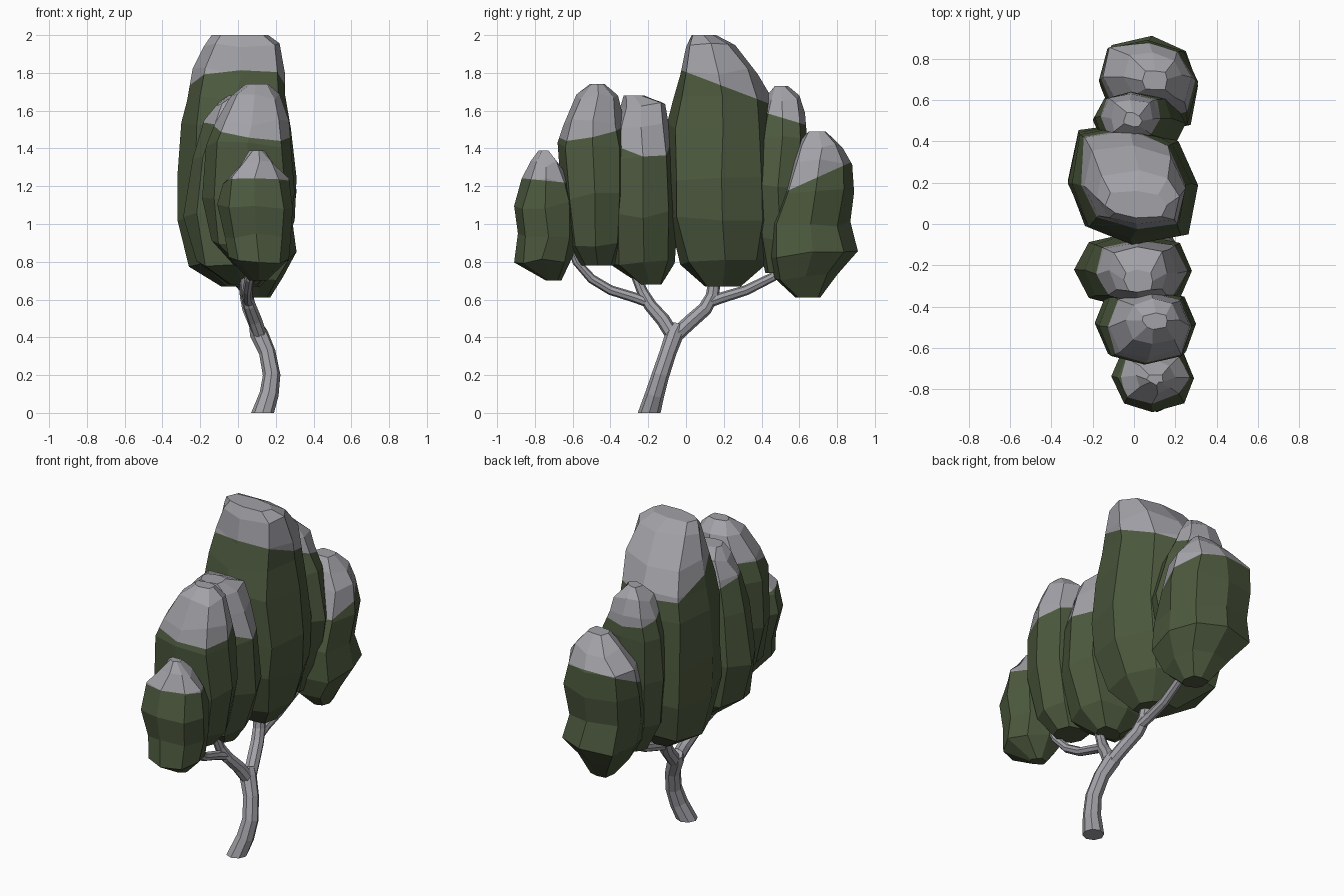
import bpy, bmesh, math, random
from mathutils import Vector

random.seed(4)


def material(name, rgb):
    m = bpy.data.materials.new(name)
    m.diffuse_color = (*rgb, 1)
    return m


GREEN = material("leaf_green", (0.074, 0.1, 0.048))
GREY = material("pale_grey", (0.36, 0.36, 0.39))


def finish(bm, name, mats):
    bmesh.ops.recalc_face_normals(bm, faces=bm.faces)
    me = bpy.data.meshes.new(name)
    bm.to_mesh(me)
    bm.free()
    for m in mats:
        me.materials.append(m)
    ob = bpy.data.objects.new(name, me)
    bpy.context.collection.objects.link(ob)
    return ob


def loft(bm, rings):
    """Skin a list of closed rings and cap both ends."""
    vs = [[bm.verts.new(p) for p in r] for r in rings]
    n = len(vs[0])
    for a, b in zip(vs, vs[1:]):
        for i in range(n):
            j = (i + 1) % n
            bm.faces.new((a[i], a[j], b[j], b[i]))
    bm.faces.new(vs[0][::-1])
    bm.faces.new(vs[-1])


def branch(name, path, sides=8, grounded=False):
    """Tapered, untwisted tube through (x, y, z, radius) points."""
    pts = [Vector(p[:3]) for p in path]
    rings = []
    for k, p in enumerate(pts):
        t = (pts[min(k + 1, len(pts) - 1)] - pts[max(k - 1, 0)]).normalized()
        if grounded and k == 0:
            t = Vector((0, 0, 1))
        u = Vector((1, 0, 0))
        u = (u - t * u.dot(t)).normalized()
        v = t.cross(u)
        r = path[k][3] * 1.08
        rings.append([p + r * (u * math.cos(a) + v * math.sin(a))
                      for a in (math.tau * i / sides for i in range(sides))])
    bm = bmesh.new()
    loft(bm, rings)
    return finish(bm, name, [GREY])


def clump(name, rows, cap_z, cap_y, slope, slope_x=0, power=0.75, skew=0.0,
          jitter=0.01, sides=8):
    """Foliage lofted from (z, y0, y1, x0, x1) rows; grey above a sloped plane.
    Skew squares off the +x-y and -x+y corners and rounds the other two."""
    rings = []
    for k, (z, y0, y1, x0, x1) in enumerate(rows):
        ring = []
        for i in range(sides):
            a = math.tau * i / sides
            c, s = math.cos(a), math.sin(a)
            e = power + math.copysign(skew, c * s)
            sx = math.copysign(abs(c) ** e, c)
            sy = math.copysign(abs(s) ** e, s)
            d = [random.uniform(-jitter, jitter) for _ in range(3)]
            axis_x, axis_y = abs(c) > 0.9, abs(s) > 0.9
            dz = d[2] * (0 if k in (0, len(rows) - 1) else 2)
            ring.append(((x0 + x1) / 2 + sx * (x1 - x0) / 2 + (0 if axis_x else d[0]),
                         (y0 + y1) / 2 + sy * (y1 - y0) / 2 + (0 if axis_y else d[1]),
                         z + dz))
        rings.append(ring)
    bm = bmesh.new()
    loft(bm, rings)
    co, no = Vector((0.2, cap_y, cap_z)), Vector((-slope_x, -slope, 1))
    bmesh.ops.bisect_plane(bm, geom=bm.verts[:] + bm.edges[:] + bm.faces[:],
                           plane_co=co, plane_no=no)
    for f in bm.faces:
        f.material_index = int((f.calc_center_median() - co).dot(no) > 0)
    return finish(bm, name, [GREEN, GREY])


# Trunk and branches
branch("trunk", [(0.13, -0.195, 0, 0.056), (0.165, -0.165, 0.1, 0.047),
                 (0.178, -0.135, 0.2, 0.043), (0.155, -0.095, 0.32, 0.041),
                 (0.11, -0.06, 0.42, 0.045), (0.095, -0.04, 0.46, 0.035)],
       grounded=True)
branch("rear_limb", [(0.12, -0.065, 0.40, 0.035), (0.09, 0.02, 0.48, 0.036),
                     (0.06, 0.10, 0.55, 0.035), (0.045, 0.14, 0.62, 0.033),
                     (0.03, 0.165, 0.80, 0.026)])
branch("rear_side_branch", [(0.06, 0.11, 0.58, 0.025), (0.05, 0.19, 0.61, 0.027),
                            (0.05, 0.32, 0.65, 0.025), (0.06, 0.46, 0.72, 0.023),
                            (0.07, 0.56, 0.84, 0.018)])
branch("front_limb", [(0.12, -0.065, 0.40, 0.035), (0.09, -0.12, 0.49, 0.035),
                      (0.06, -0.19, 0.57, 0.032), (0.04, -0.23, 0.64, 0.027),
                      (0.03, -0.28, 0.76, 0.022)])
branch("front_side_branch", [(0.06, -0.19, 0.58, 0.024), (0.05, -0.27, 0.61, 0.025),
                             (0.05, -0.40, 0.65, 0.024), (0.06, -0.50, 0.71, 0.023),
                             (0.08, -0.58, 0.80, 0.020), (0.09, -0.62, 0.9, 0.018)])

# Foliage clumps, front to back
clump("front_clump", [
    (0.70, -0.74, -0.66, 0.06, 0.15), (0.81, -0.91, -0.60, -0.05, 0.27),
    (0.94, -0.89, -0.57, -0.07, 0.28), (1.10, -0.91, -0.58, -0.11, 0.29),
    (1.23, -0.87, -0.60, -0.08, 0.27), (1.32, -0.82, -0.66, 0.01, 0.20),
    (1.39, -0.78, -0.73, 0.06, 0.14)], 1.23, -0.75, -0.1, power=0.95)
clump("front_inner_clump", [
    (0.78, -0.56, -0.38, -0.02, 0.16), (0.90, -0.63, -0.33, -0.14, 0.25),
    (1.15, -0.66, -0.31, -0.19, 0.30), (1.42, -0.68, -0.31, -0.17, 0.28),
    (1.54, -0.65, -0.33, -0.12, 0.27), (1.67, -0.58, -0.36, -0.04, 0.22),
    (1.74, -0.51, -0.43, 0.04, 0.16)], 1.47, -0.50, 0.2, -0.15)
clump("middle_clump", [
    (0.68, -0.24, -0.13, -0.05, 0.10), (0.79, -0.40, -0.06, -0.22, 0.20),
    (1.05, -0.41, -0.04, -0.29, 0.28), (1.34, -0.39, -0.07, -0.24, 0.26),
    (1.53, -0.38, -0.09, -0.18, 0.21), (1.63, -0.35, -0.11, -0.12, 0.16),
    (1.68, -0.33, -0.22, -0.05, 0.09)], 1.38, -0.22, -0.15, -0.4)
clump("main_clump", [
    (0.67, 0.10, 0.29, -0.09, 0.12), (0.79, -0.03, 0.45, -0.26, 0.23),
    (1.03, -0.09, 0.49, -0.32, 0.30), (1.25, -0.10, 0.49, -0.32, 0.31),
    (1.52, -0.10, 0.48, -0.30, 0.28), (1.66, -0.07, 0.45, -0.27, 0.25),
    (1.81, -0.03, 0.38, -0.24, 0.25), (1.95, 0.00, 0.26, -0.18, 0.22),
    (2.00, 0.03, 0.16, -0.14, 0.16)], 1.74, 0.17, -0.38, power=0.75, skew=0.27)
clump("rear_inner_clump", [
    (0.74, 0.42, 0.58, -0.08, 0.12), (0.92, 0.38, 0.61, -0.17, 0.20),
    (1.20, 0.36, 0.63, -0.20, 0.25), (1.46, 0.38, 0.64, -0.19, 0.18),
    (1.57, 0.40, 0.63, -0.16, 0.13), (1.67, 0.43, 0.60, -0.11, 0.09),
    (1.73, 0.47, 0.54, -0.05, 0.04)], 1.55, 0.55, -0.3)
clump("rear_clump", [
    (0.61, 0.58, 0.71, 0.04, 0.17), (0.72, 0.47, 0.80, -0.06, 0.24),
    (0.84, 0.44, 0.91, -0.14, 0.31), (1.00, 0.44, 0.87, -0.16, 0.29),
    (1.18, 0.50, 0.89, -0.17, 0.31), (1.33, 0.55, 0.88, -0.15, 0.28),
    (1.42, 0.60, 0.83, -0.05, 0.23), (1.49, 0.65, 0.74, 0.04, 0.16)],
    1.24, 0.68, 0.45, power=0.78, skew=0.2)
